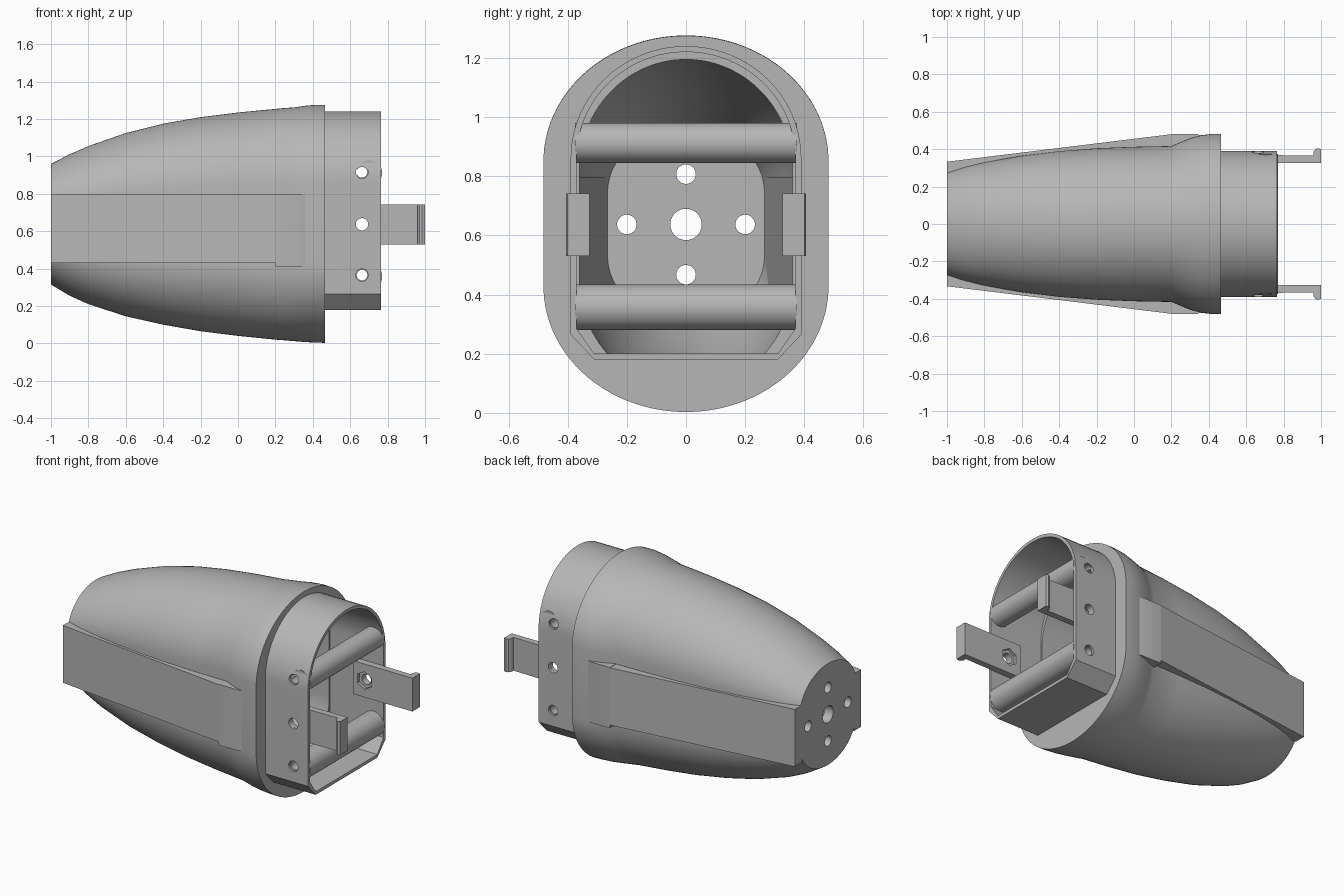
import bpy, bmesh, math
from mathutils import Matrix, Vector

if "Cube" in bpy.data.objects:
    bpy.data.objects.remove(bpy.data.objects["Cube"], do_unlink=True)

grey = bpy.data.materials.new("light_grey")
grey.use_nodes = True
COL = (0.47, 0.47, 0.47, 1)
grey.diffuse_color = COL
grey.node_tree.nodes["Principled BSDF"].inputs["Base Color"].default_value = COL

MID = 0.637       # height of the long axis
HOLE_X = 0.663    # bolt line on the collar


def finish(name, bm):
    bmesh.ops.recalc_face_normals(bm, faces=bm.faces[:])
    me = bpy.data.meshes.new(name)
    bm.to_mesh(me)
    bm.free()
    me.materials.append(grey)
    ob = bpy.data.objects.new(name, me)
    bpy.context.collection.objects.link(ob)
    return ob


def loft(name, rings):
    """Closed solid through rings of equal point count."""
    bm = bmesh.new()
    loops = [[bm.verts.new(p) for p in r] for r in rings]
    n = len(loops[0])
    for a, b in zip(loops, loops[1:]):
        for i in range(n):
            j = (i + 1) % n
            bm.faces.new((a[i], a[j], b[j], b[i]))
    bm.faces.new(loops[0])
    bm.faces.new(loops[-1])
    return finish(name, bm)


def rod(name, centre, axis, radius, length, sides=48):
    bm = bmesh.new()
    turn = Vector((0, 0, 1)).rotation_difference(Vector(axis)).to_matrix().to_4x4()
    bmesh.ops.create_cone(bm, cap_ends=True, segments=sides, radius1=radius,
                          radius2=radius, depth=length,
                          matrix=Matrix.Translation(centre) @ turn)
    return finish(name, bm)


def cut(ob, cutters):
    for c in cutters:
        m = ob.modifiers.new("cut", 'BOOLEAN')
        m.operation, m.solver, m.object = 'DIFFERENCE', 'EXACT', c
        bpy.context.view_layer.update()
        dg = bpy.context.evaluated_depsgraph_get()
        me = bpy.data.meshes.new_from_object(ob.evaluated_get(dg))
        ob.modifiers.clear()
        ob.data = me
        bpy.data.objects.remove(c, do_unlink=True)


def oval(x, half_y, low, high, n=96):
    """Two half ellipses joined by straight sides."""
    mid, half = (low + high) / 2, (high - low) / 2
    off = half * 0.33
    pts = []
    for i in range(n):
        a = 2 * math.pi * (i + 0.5) / n
        s = math.sin(a)
        pts.append((x, half_y * math.cos(a),
                    mid + math.copysign(off, s) + (half - off) * s))
    return pts


def arch(x, inset):
    """Collar outline: round top, straight sides, chamfered flat base."""
    w, base = 0.39 - inset, 0.18 + inset
    pts = [(x, w * math.cos(math.pi * i / 40),
            0.86 + (0.38 - inset) * math.sin(math.pi * i / 40)) for i in range(41)]
    return pts + [(x, -w, base + 0.085), (x, -0.31, base),
                  (x, 0.31, base), (x, w, base + 0.085)]


# Tapered shell with a swollen lip at the open end
profile = [(-1, .28, .315, .96), (-.9, .308, .255, 1.012), (-.8, .33, .21, 1.055),
           (-.6, .365, .145, 1.125), (-.4, .39, .1, 1.175), (-.2, .405, .065, 1.21),
           (0, .413, .04, 1.235), (.2, .417, .02, 1.254), (.24, .434, .017, 1.258),
           (.3, .459, .012, 1.262), (.36, .475, .007, 1.271), (.42, .482, .004, 1.276),
           (.465, .482, .003, 1.275)]
shell = loft("shell", [oval(*p) for p in profile])
cavity = [(x, y - .04, lo + .04, hi - .04) for x, y, lo, hi in profile[2:6]]
cavity = ([(-.94, .265, .31, .965)] + cavity
          + [(0, .364, .09, 1.185), (.4, .36, .078, 1.195)])
cutters = [loft("cavity_cutter", [oval(*p) for p in cavity]),
           loft("mouth_cutter", [arch(.39, .02), arch(.5, .02)]),
           rod("centre_cutter", (-.97, 0, MID), (1, 0, 0), .053, .3)]
for dy, dz in ((.2, 0), (-.2, 0), (0, .17), (0, -.17)):
    cutters.append(rod("bolt_cutter", (-.97, dy, MID + dz), (1, 0, 0), .033, .3))
cut(shell, cutters)

# Collar standing out of the lip
collar = loft("collar", [arch(.4, 0), arch(.765, 0)])
cut(collar, [loft("collar_cutter", [arch(.3, .02), arch(.9, .02)])]
    + [rod("pin_cutter", (HOLE_X, 0, z), (0, 1, 0), .033, 2) for z in (.915, .637, .365)])

# Hollow cross rods
for name, z, r, hz in (("upper_cross_rod", .912, .068, .915),
                       ("lower_cross_rod", .357, .077, .365)):
    bar = rod(name, (.771 - r, 0, z), (0, 1, 0), r, .75)
    cut(bar, [rod("rod_cutter", (HOLE_X, 0, hz), (0, 1, 0), .0285, 2)])


def slab(name, outline, low, high):
    """Plan outline in x, y raised between two heights."""
    return loft(name, [[(x, y, z) for x, y in outline] for z in (low, high)])


for side, s in (("left", -1), ("right", 1)):
    # Wedge rail along each flank, with its end block at the lip
    slab(side + "_side_rail", [(-1, s * .262), (-1, s * .333), (.2, s * .48), (.2, s * .362)],
         .43, .795)
    slab(side + "_rail_end", [(.2, s * .362), (.2, s * .48), (.34, s * .48), (.4, s * .46),
                              (.4, s * .372)], .41, .797)
    # Clip strip with an outward hook, bolt hole and nut pocket
    clip = slab(side + "_clip", [(.58, s * .326), (1, s * .326), (1, s * .4), (.985, s * .405),
                                 (.97, s * .4), (.96, s * .385), (.96, s * .365),
                                 (.58, s * .371)], .53, .742)
    cut(clip, [rod("clip_cutter", (HOLE_X, s * .35, MID), (0, 1, 0), .033, .3),
               rod("nut_cutter", (HOLE_X, s * .32, MID), (0, 1, 0), .056, .05, 6)])

bpy.ops.object.select_all(action='DESELECT')
for ob in bpy.context.scene.objects:
    if ob.type == 'MESH':
        ob.select_set(True)
        bpy.context.view_layer.objects.active = ob
bpy.ops.object.shade_smooth_by_angle(angle=math.radians(30))
